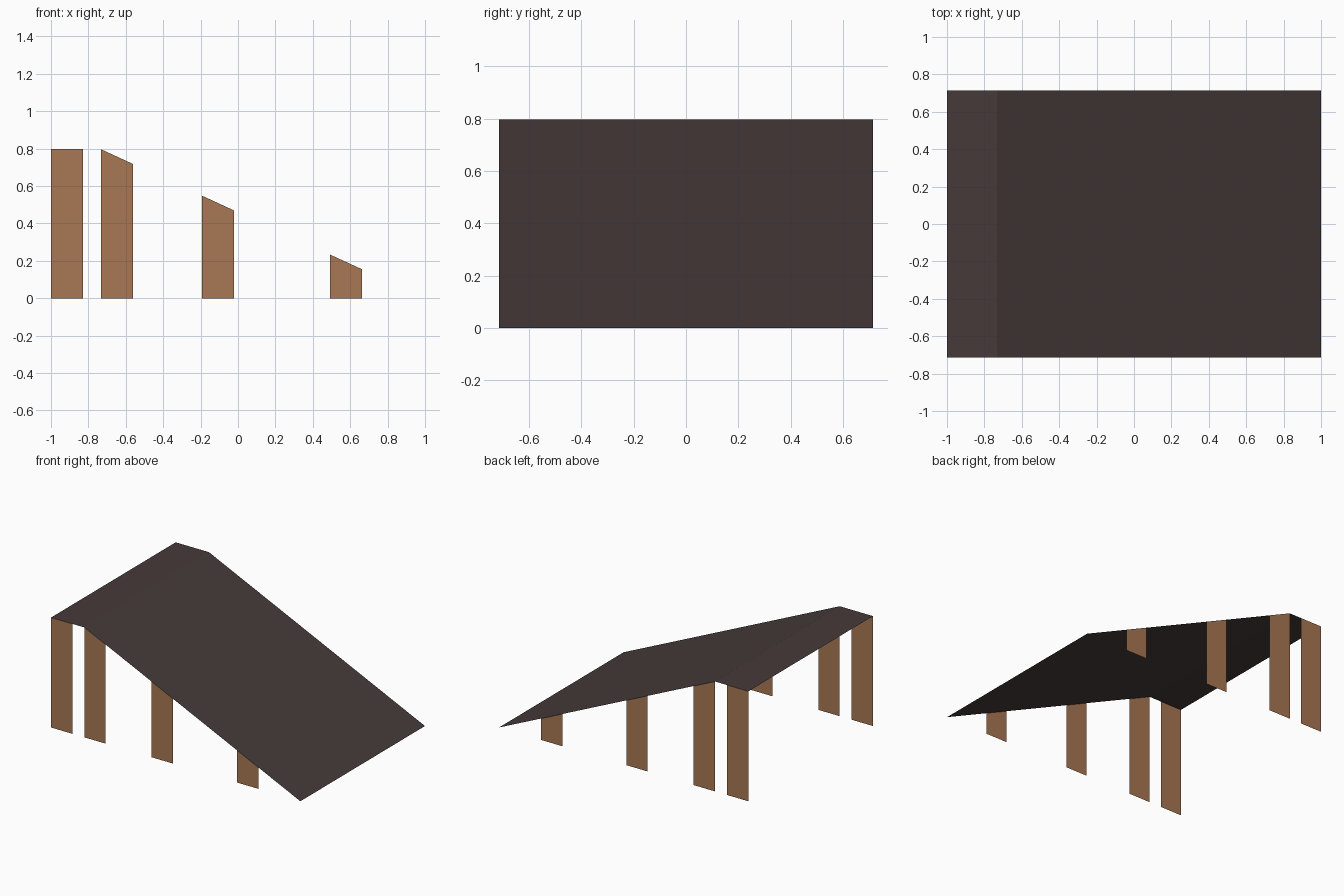
import bpy

if "Cube" in bpy.data.objects:
    bpy.data.objects.remove(bpy.data.objects["Cube"])

HALF_DEPTH = 0.714   # roof half width along y
RIDGE_X, TOP = -0.733, 0.797


def material(name, rgb):
    """Flat colour from 0-255 display values."""
    def lin(c):
        c /= 255
        return c / 12.92 if c <= 0.04045 else ((c + 0.055) / 1.055) ** 2.4
    m = bpy.data.materials.new(name)
    m.diffuse_color = (*[lin(c) for c in rgb], 1)
    m.use_nodes = True
    m.node_tree.nodes["Principled BSDF"].inputs["Base Color"].default_value = m.diffuse_color
    return m


def sheet(name, verts, faces, mat):
    me = bpy.data.meshes.new(name)
    me.from_pydata(verts, [], faces)
    me.materials.append(mat)
    ob = bpy.data.objects.new(name, me)
    bpy.context.collection.objects.link(ob)
    return ob


def roof_z(x):
    """Roof height: flat strip, then a straight slope to the ground."""
    return TOP if x <= RIDGE_X else TOP * (1 - x) / (1 - RIDGE_X)


dark = material("dark_brown_roof", (70, 58, 58))
wood = material("brown_wood", (168, 119, 83))

# Roof: thin folded sheet
verts = [(x, y, roof_z(x)) for x in (-1, RIDGE_X, 1)
         for y in (-HALF_DEPTH, HALF_DEPTH)]
sheet("roof", verts, [(0, 2, 3, 1), (2, 4, 5, 3)], dark)

# Posts: flat boards under the front and back roof edges
for side, y in (("front", -HALF_DEPTH), ("back", HALF_DEPTH)):
    for i, x in enumerate((-1, RIDGE_X, -0.193, 0.491)):
        x2 = x + 0.172
        verts = [(x, y, 0), (x2, y, 0), (x2, y, roof_z(x2)), (x, y, roof_z(x))]
        face = (0, 1, 2, 3) if y < 0 else (3, 2, 1, 0)
        sheet(f"{side}_post_{i + 1}", verts, [face], wood)
